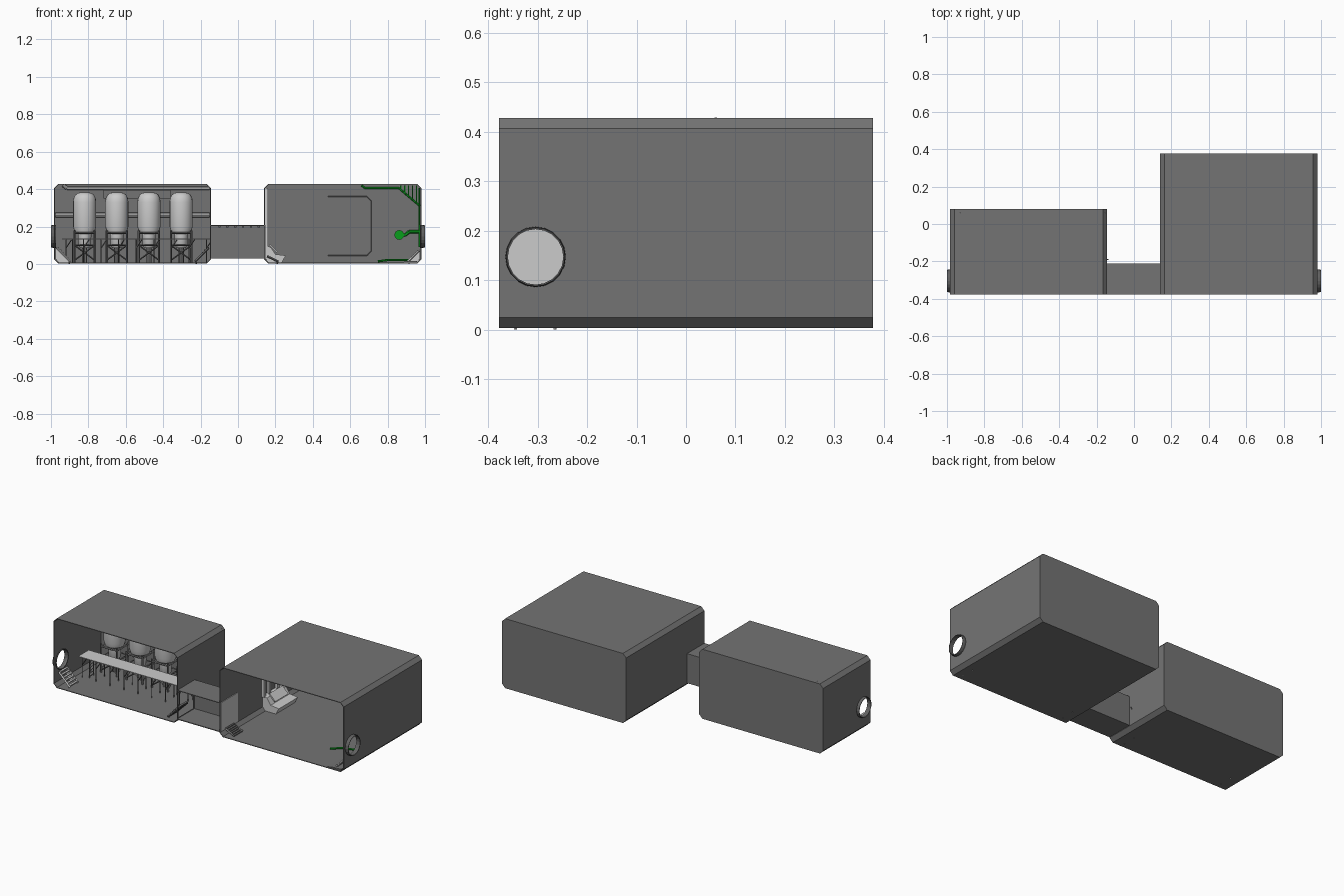
import bpy, bmesh, math
from mathutils import Vector

if "Cube" in bpy.data.objects:
    bpy.data.objects.remove(bpy.data.objects["Cube"])


def material(name, r, g, b):
    m = bpy.data.materials.new(name)
    m.diffuse_color = (r, g, b, 1)
    m.use_nodes = True
    m.node_tree.nodes["Principled BSDF"].inputs["Base Color"].default_value = m.diffuse_color
    return m


green = material("green_paint", 0.003, 0.34, 0.012)
dark = material("dark_wall", 0.175, 0.175, 0.175)
light = material("light_metal", 0.8, 0.8, 0.8)
frame = material("dark_frame", 0.12, 0.12, 0.12)


def add(name, bm, mat=light):
    bmesh.ops.recalc_face_normals(bm, faces=bm.faces)
    me = bpy.data.meshes.new(name)
    bm.to_mesh(me)
    bm.free()
    ob = bpy.data.objects.new(name, me)
    bpy.context.collection.objects.link(ob)
    me.materials.append(mat)
    return ob


def put_box(bm, x0, x1, y0, y1, z0, z1):
    vs = bmesh.ops.create_cube(bm, size=1)["verts"]
    for v in vs:
        v.co = Vector(((x0 + x1) / 2 + v.co.x * (x1 - x0),
                       (y0 + y1) / 2 + v.co.y * (y1 - y0),
                       (z0 + z1) / 2 + v.co.z * (z1 - z0)))


def box(name, *d, mat=light):
    bm = bmesh.new()
    put_box(bm, *d)
    return add(name, bm, mat)


def put_beam(bm, p, q, r, n=4):
    p, q = Vector(p), Vector(q)
    d = q - p
    m = d.to_track_quat('Z', 'Y').to_matrix().to_4x4()
    m.translation = (p + q) / 2
    bmesh.ops.create_cone(bm, cap_ends=True, segments=n, radius1=r, radius2=r, depth=d.length, matrix=m)


def path(name, pts, r, n=8, mat=light):
    bm = bmesh.new()
    for a, b in zip(pts, pts[1:]):
        put_beam(bm, a, b, r, n)
    return add(name, bm, mat)


def prism(name, xz, y0, y1, mat=light):
    bm = bmesh.new()
    f = bm.faces.new([bm.verts.new((x, y0, z)) for x, z in xz])
    ext = bmesh.ops.extrude_face_region(bm, geom=[f])["geom"]
    bmesh.ops.translate(bm, vec=(0, y1 - y0, 0), verts=[v for v in ext if isinstance(v, bmesh.types.BMVert)])
    return add(name, bm, mat)


def lathe(bm, prof, cx, cy, n=16):
    rings = [[bm.verts.new((cx + r * math.cos(math.tau * i / n),
                            cy + r * math.sin(math.tau * i / n), z)) for i in range(n)] for r, z in prof]
    for a, b in zip(rings, rings[1:]):
        for i in range(n):
            j = (i + 1) % n
            bm.faces.new((a[i], a[j], b[j], b[i]))
    bm.faces.new(rings[0])
    bm.faces.new(rings[-1])


def cut(ob, cutter):
    md = ob.modifiers.new("opening", 'BOOLEAN')
    md.object, md.operation, md.solver = cutter, 'DIFFERENCE', 'EXACT'
    bpy.context.view_layer.objects.active = ob
    bpy.ops.object.modifier_apply(modifier=md.name)
    bpy.data.objects.remove(cutter)


# Room shells: chamfered profile with a back wall and an open front
def room(name, x0, x1, y0, y1, z0=0.003, z1=0.428, c=0.022):
    prof = [(x0 + c, z0), (x1 - c, z0), (x1, z0 + c), (x1, z1 - c),
            (x1 - c, z1), (x0 + c, z1), (x0, z1 - c), (x0, z0 + c)]
    ob = prism(name, prof, y0, y1, dark)
    bm = bmesh.new()
    bm.from_mesh(ob.data)
    front = [f for f in bm.faces if f.calc_center_median().y < y0 + 1e-4]
    bmesh.ops.delete(bm, geom=front, context='FACES_ONLY')
    bm.to_mesh(ob.data)
    bm.free()
    md = ob.modifiers.new("walls", 'SOLIDIFY')
    md.thickness, md.offset, md.use_even_offset = 0.004, -1, True
    bpy.context.view_layer.objects.active = ob
    bpy.ops.object.modifier_apply(modifier=md.name)
    return ob


DY, DZ = -0.304, 0.147
left = room("left_room", -0.983, -0.145, -0.378, 0.08)
right = room("right_room", 0.14, 0.98, -0.378, 0.378)
for ob, s in ((left, -1), (right, 1)):
    bm = bmesh.new()
    put_beam(bm, (s * 0.93, DY, DZ), (s * 1.05, DY, DZ), 0.056, 20)
    cut(ob, add("hatch_cutter", bm, dark))
cut(left, box("passage_cutter", -0.18, -0.12, -0.366, -0.22, 0.036, 0.2, mat=dark))

# Round hatch frames on both end walls
for side, s in (("left", -1), ("right", 1)):
    bm = bmesh.new()
    rings = []
    for r, x in ((0.056, 0.974), (0.061, 0.974), (0.061, 0.99), (0.059, 1.0), (0.056, 1.0)):
        rings.append([bm.verts.new((s * x, DY + r * math.cos(math.tau * i / 20),
                                    DZ + r * math.sin(math.tau * i / 20))) for i in range(20)])
    for a, b in zip(rings, rings[1:] + rings[:1]):
        for i in range(20):
            j = (i + 1) % 20
            bm.faces.new((a[i], a[j], b[j], b[i]))
    add(side + "_hatch_frame", bm, frame)

# Connecting passage: floor, roof, back wall and end door
box("passage_floor", -0.145, 0.14, -0.378, -0.21, 0.028, 0.033, mat=dark)
box("passage_roof", -0.145, 0.14, -0.378, -0.21, 0.204, 0.208, mat=dark)
box("passage_back", -0.145, 0.14, -0.214, -0.21, 0.028, 0.208, mat=dark)
box("passage_door", 0.144, 0.148, -0.374, -0.21, 0.03, 0.208)
for i in range(6):
    x = -0.105 + i * 0.042
    box("passage_roof_light", x, x + 0.012, -0.224, -0.214, 0.196, 0.202, mat=frame)


# Stairs down from hatches and passage
def stairs(name, x0, s, h, run, mat=light, y0=-0.345, y1=-0.265, n=6):
    bm = bmesh.new()
    for i in range(n):
        xa, xb = sorted((x0 + s * run * i / n, x0 + s * run * (i + 1) / n))
        z = 0.008 + (h - 0.008) * (n - i) / n
        put_box(bm, xa, xb, y0, y1, z - 0.006, z)
    for y in (y0, y1):
        put_beam(bm, (x0, y, h - 0.004), (x0 + s * run, y, 0.012), 0.006)
        put_beam(bm, (x0 + s * run * .9, y, 0.0), (x0 + s * run * .9, y, 0.02), 0.003)
    add(name, bm, mat)


stairs("left_hatch_stairs", -0.97, 1, 0.09, 0.075)
stairs("left_passage_stairs", -0.156, -1, 0.09, 0.075, dark)
stairs("right_passage_stairs", 0.156, 1, 0.045, 0.06, dark)
stairs("right_hatch_stairs", 0.968, -1, 0.075, 0.06)
prism("right_ramp", [(0.86, 0.007), (0.956, 0.007), (0.956, 0.016), (0.9, 0.014)], -0.37, -0.24, dark)
# Sloped corner gussets at the ends of the rooms
prism("left_gusset", [(-0.977, 0.028), (-0.977, 0.09), (-0.9, 0.008), (-0.958, 0.008)], -0.262, -0.255)
prism("right_gusset", [(0.974, 0.028), (0.974, 0.08), (0.91, 0.008), (0.956, 0.008)], -0.262, -0.255)

# Four pressure tanks with braced stands
TX, TY = (-0.82, -0.648, -0.476, -0.304), -0.02
for cx in TX:
    bm = bmesh.new()
    lathe(bm, [(0.024, 0.085), (0.034, 0.1), (0.036, 0.16), (0.054, 0.172), (0.062, 0.2), (0.062, 0.33),
               (0.059, 0.352), (0.05, 0.37), (0.036, 0.379), (0.02, 0.383)], cx, TY, 20)
    ob = add("tank", bm)
    bpy.context.view_layer.objects.active = ob
    bpy.ops.object.select_all(action='DESELECT')
    ob.select_set(True)
    bpy.ops.object.shade_smooth_by_angle(angle=math.radians(40))
    bm = bmesh.new()
    c = [(cx + a * 0.054, TY + b * 0.054) for a, b in ((-1, -1), (1, -1), (1, 1), (-1, 1))]
    for (xa, ya), (xb, yb) in zip(c, c[1:] + c[:1]):
        put_beam(bm, (xa, ya, 0.005), (xa, ya, 0.18), 0.006)
        put_beam(bm, (xa, ya, 0.165), (xb, yb, 0.165), 0.005)
        put_beam(bm, (xa, ya, 0.02), (xb, yb, 0.1), 0.004)
        put_beam(bm, (xb, yb, 0.02), (xa, ya, 0.1), 0.004)
        put_beam(bm, (xa, ya, 0.1), (xb, yb, 0.1), 0.004)
    add("tank_stand", bm, dark)
    path("tank_drain", [(cx, TY, 0.005), (cx, TY, 0.09)], 0.014, 8, dark)

# Catwalk in front of the tanks, on posts
box("catwalk_deck", -0.94, -0.15, -0.2, -0.1, 0.131, 0.135)
bm = bmesh.new()
for i in range(9):
    x = -0.92 + i * 0.094
    for y in (-0.19, -0.11):
        put_beam(bm, (x, y, 0.005), (x, y, 0.131), 0.003)
    put_beam(bm, (x, -0.19, 0.085), (x + 0.03, -0.19, 0.13), 0.003)
add("catwalk_posts", bm, dark)
bm = bmesh.new()
for y in (-0.17, -0.13):
    put_beam(bm, (-0.885, y, 0.005), (-0.885, y, 0.13), 0.003)
for i in range(7):
    put_beam(bm, (-0.885, -0.17, 0.015 + i * 0.018), (-0.885, -0.13, 0.015 + i * 0.018), 0.002)
add("ladder", bm, dark)

# Pipes on the back wall of the left room
path("upper_pipe", [(-0.935, 0.06, 0.421), (-0.915, 0.06, 0.405), (-0.152, 0.06, 0.405)], 0.01, 10)
path("middle_pipe", [(-0.977, 0.06, 0.262), (-0.152, 0.06, 0.262)], 0.014, 10)
box("ceiling_duct", -0.72, -0.36, 0.035, 0.074, 0.35, 0.395, mat=dark)

# Back wall panel outline in the right room
path("panel_outline", [(0.48, 0.373, 0.36), (0.69, 0.373, 0.36), (0.712, 0.373, 0.338),
                       (0.712, 0.373, 0.07), (0.69, 0.373, 0.045), (0.48, 0.373, 0.045)], 0.002, 4, dark)

# Control console with wall posts against the left wall of the right room
prism("console_base", [(0.145, 0.03), (0.163, 0.008), (0.235, 0.008), (0.255, 0.045), (0.2, 0.052),
                       (0.175, 0.09), (0.145, 0.098)], 0.03, 0.215)
for y in (0.033, 0.082, 0.163, 0.212):
    box("console_post", 0.144, 0.16, y - 0.01, y + 0.01, 0.09, 0.405)
prism("console_screen", [(0.165, 0.1), (0.205, 0.06), (0.211, 0.066), (0.171, 0.106)], 0.06, 0.185)

# Green piping on the right room's back wall and floor
GY = 0.368
path("green_top_line", [(0.66, GY, 0.42), (0.68, GY, 0.405), (0.86, GY, 0.405), (0.972, GY, 0.31)], 0.005, 6, green)
for i in range(5):
    x = 0.87 + i * 0.021
    path("green_drop", [(x, GY, 0.42), (x, GY, 0.405 - (x - 0.86) * 0.85)], 0.004, 6, green)
path("green_wall_line", [(0.969, GY, 0.405), (0.969, GY, 0.09)], 0.006, 6, green)
path("green_arm", [(0.86, GY, 0.155), (0.895, GY, 0.155), (0.915, GY, 0.172), (0.968, GY, 0.172)], 0.009, 6, green)
path("green_valve", [(0.862, GY - 0.012, 0.155), (0.862, GY + 0.004, 0.155)], 0.026, 14, green)
path("green_floor_line", [(0.75, -0.18, 0.014), (0.8, -0.15, 0.021), (0.92, -0.11, 0.021)], 0.006, 6, green)
